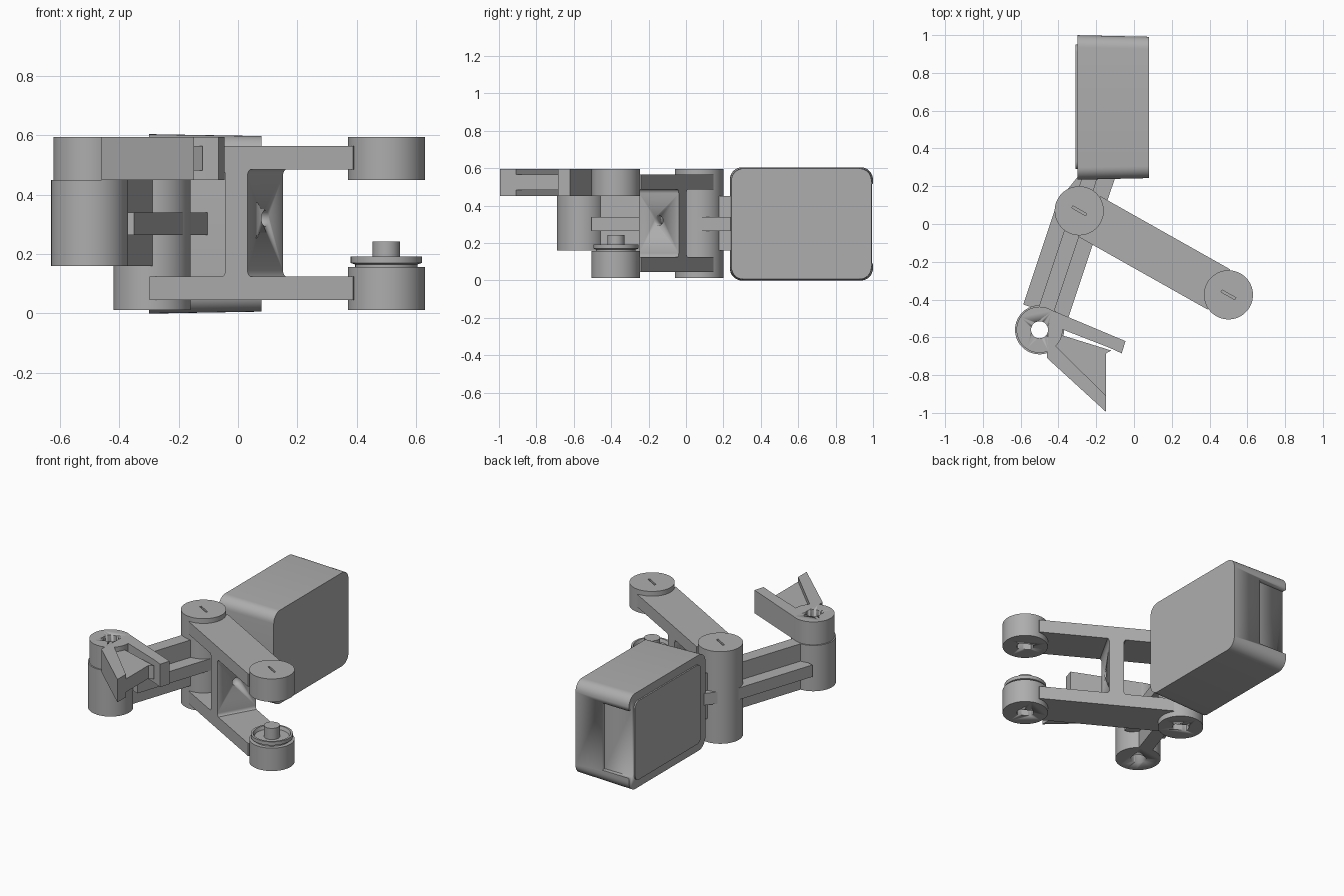
import bpy, bmesh, math
from mathutils import Matrix, Vector

cube = bpy.data.objects.get("Cube")
if cube:
    bpy.data.objects.remove(cube, do_unlink=True)

GREY = (0.42, 0.42, 0.42, 1)
mat = bpy.data.materials.new("plain grey")
mat.use_nodes = True
mat.diffuse_color = GREY
mat.node_tree.nodes["Principled BSDF"].inputs["Base Color"].default_value = GREY


def finish(name, bm, matrix=None):
    if matrix:
        bm.transform(matrix)
    bmesh.ops.recalc_face_normals(bm, faces=bm.faces)
    mesh = bpy.data.meshes.new(name)
    bm.to_mesh(mesh)
    bm.free()
    ob = bpy.data.objects.new(name, mesh)
    bpy.context.collection.objects.link(ob)
    mesh.materials.append(mat)
    bpy.ops.object.select_all(action='DESELECT')
    ob.select_set(True)
    bpy.context.view_layer.objects.active = ob
    bpy.ops.object.shade_smooth_by_angle(angle=math.radians(30))
    return ob


def prism(name, pts, z0, z1, matrix=None):
    bm = bmesh.new()
    face = bm.faces.new([bm.verts.new((x, y, z0)) for x, y in pts])
    out = bmesh.ops.extrude_face_region(bm, geom=[face])
    verts = [v for v in out["geom"] if isinstance(v, bmesh.types.BMVert)]
    bmesh.ops.translate(bm, verts=verts, vec=(0, 0, z1 - z0))
    return finish(name, bm, matrix)


def circle(r, c=(0, 0), n=64):
    return [(c[0] + r * math.cos(2 * math.pi * i / n),
             c[1] + r * math.sin(2 * math.pi * i / n)) for i in range(n)]


def rect(x0, x1, y0, y1):
    return [(x0, y0), (x1, y0), (x1, y1), (x0, y1)]


def cut(ob, *cutters):
    for c in cutters:
        c.hide_render = True
        mod = ob.modifiers.new("cut", 'BOOLEAN')
        mod.operation = 'DIFFERENCE'
        mod.solver = 'EXACT'
        mod.object = c
        bpy.context.view_layer.objects.active = ob
        bpy.ops.object.modifier_apply(modifier=mod.name)
        bpy.data.objects.remove(c, do_unlink=True)


def frame(start, end):
    d = end - start
    return (Matrix.Translation((start.x, start.y, 0))
            @ Matrix.Rotation(math.atan2(d.y, d.x), 4, 'Z')), d.length


hinge, fork_end, claw_hinge = Vector((-.29, .07)), Vector((.5, -.375)), Vector((-.5, -.56))
R = .13

# Fork: two arms with round ends, joined by a cross web
F, L = frame(hinge, fork_end)
for side, z0, z1, a0, a1 in (("lower", .012, .157, .045, .125),
                             ("upper", .45, .595, .485, .565)):
    prism(side + "_fork_arm", rect(.06, L - .06, -.122, .122), a0, a1, F)
    for place, x in (("hinge", 0), ("tip", L)):
        end = prism(f"{side}_{place}_disc", circle(R, (x, 0)), z0, z1, F)
        if side == "upper":
            cut(end, prism("slot", rect(x - .042, x + .042, -.006, .006), z1 - .012, z1 + .1, F))
        # flat-sided socket in the underside
        if side == "lower" or place == "tip":
            socket = [(x + px, max(-.03, min(.03, py))) for px, py in circle(.048, n=32)]
            cut(end, prism("socket", socket, z0 - .1, z0 + .1, F))

upright = F @ Matrix.Rotation(math.pi / 2, 4, 'X')
lo, hi, w0, w1, f = .1, .51, .353, .438, .025
side_pts = []
for x, s in ((w1, 1), (w0, -1)):
    flare = [(x + s * f * (1 - math.sin(t)), lo + .02 + f * (1 - math.cos(t)))
             for t in [i * math.pi / 12 for i in range(7)]]
    flare = [(x + s * f, lo)] + flare
    column = flare + [(px, lo + hi - pz) for px, pz in reversed(flare)]
    side_pts += column if s == 1 else column[::-1]
web = prism("cross_web", side_pts, -.122, .122, upright)
across = F @ Matrix.Rotation(math.pi / 2, 4, 'Y')
cut(web, prism("web_hole", circle(.026, (-.32, 0), 32), .3, .5, across))

# Turned pin with a dished collar on the lower fork tip
profile = [(0, .15), (.105, .15), (.105, .165), (.12, .17), (.12, .192), (.108, .192),
           (.1, .172), (.046, .172), (.046, .243), (0, .243)]
bm = bmesh.new()
vs = [bm.verts.new((r, 0, z)) for r, z in profile]
edges = [bm.edges.new(p) for p in zip(vs, vs[1:])]
bmesh.ops.spin(bm, geom=vs + edges, cent=(0, 0, 0), axis=(0, 0, 1),
               angle=2 * math.pi, steps=48)
bmesh.ops.remove_doubles(bm, verts=bm.verts, dist=.0005)
finish("collar_pin", bm, Matrix.Translation((fork_end.x, fork_end.y, 0)))

# Link: two barrels, a flat plate and a tall centre rib
G, M = frame(claw_hinge, hinge)
barrel = prism("claw_barrel", circle(R), .16, .45, G)
cut(barrel, prism("bore", circle(.045), .1, .5, G))
prism("hinge_barrel", circle(R, (M, 0)), .157, .45, G)
prism("link_plate", rect(.1, M, -.124, .124), .265, .34, G)
prism("link_rib", rect(.11, M, -.042, .042), .16, .45, G)
prism("body_neck_plate", [(-.41, .11), (-.172, .03), (-.095, .26), (-.29, .26)], .265, .34)
prism("body_neck_rib", [(-.33, .08), (-.25, .06), (-.19, .26), (-.27, .26)], .16, .45)

# Claw: round hub, recessed floor and two prongs
cx, cy = claw_hinge
hub = prism("claw_hub", circle(.122, claw_hinge), .45, .595)
cut(hub, prism("bore", circle(.045, claw_hinge), .4, .7))
prism("claw_floor", [(-.41, -.58), (-.12, -.67), (-.148, -.685), (-.148, -.92), (-.43, -.65)],
      .482, .565)
prism("short_prong", [(-.45, -.45), (-.045, -.62), (-.065, -.685), (-.13, -.655), (-.4, -.55)],
      .45, .595)
prism("long_prong", [(-.46, -.675), (-.425, -.635), (-.148, -.91), (-.148, -.995), (-.46, -.71)],
      .45, .595)

# Body: rounded box with slight draft
bm = bmesh.new()
bmesh.ops.create_cube(bm, size=1)
bmesh.ops.scale(bm, verts=bm.verts, vec=(.38, .765, .605))
long_edges = [e for e in bm.edges if abs(e.verts[0].co.x - e.verts[1].co.x) > .1]
bmesh.ops.bevel(bm, geom=long_edges, offset=.065, segments=8, profile=.5, affect='EDGES')
for v in bm.verts:
    if v.co.x > 0:
        v.co.y *= .978
        v.co.z *= .978
body = finish("body_box", bm, Matrix.Translation((-.11, .617, .302)))
cut(body, prism("rear_recess", rect(-.4, -.11, .97, 1.1), .09, .515))

# Thin cover on the flat side of the body
bm = bmesh.new()
bmesh.ops.create_cube(bm, size=1)
bmesh.ops.scale(bm, verts=bm.verts, vec=(.012, .66, .5))
corners = [e for e in bm.edges if abs(e.verts[0].co.x - e.verts[1].co.x) > .01]
bmesh.ops.bevel(bm, geom=corners, offset=.04, segments=5, profile=.5, affect='EDGES')
finish("side_cover", bm, Matrix.Translation((-.303, .62, .302)))
